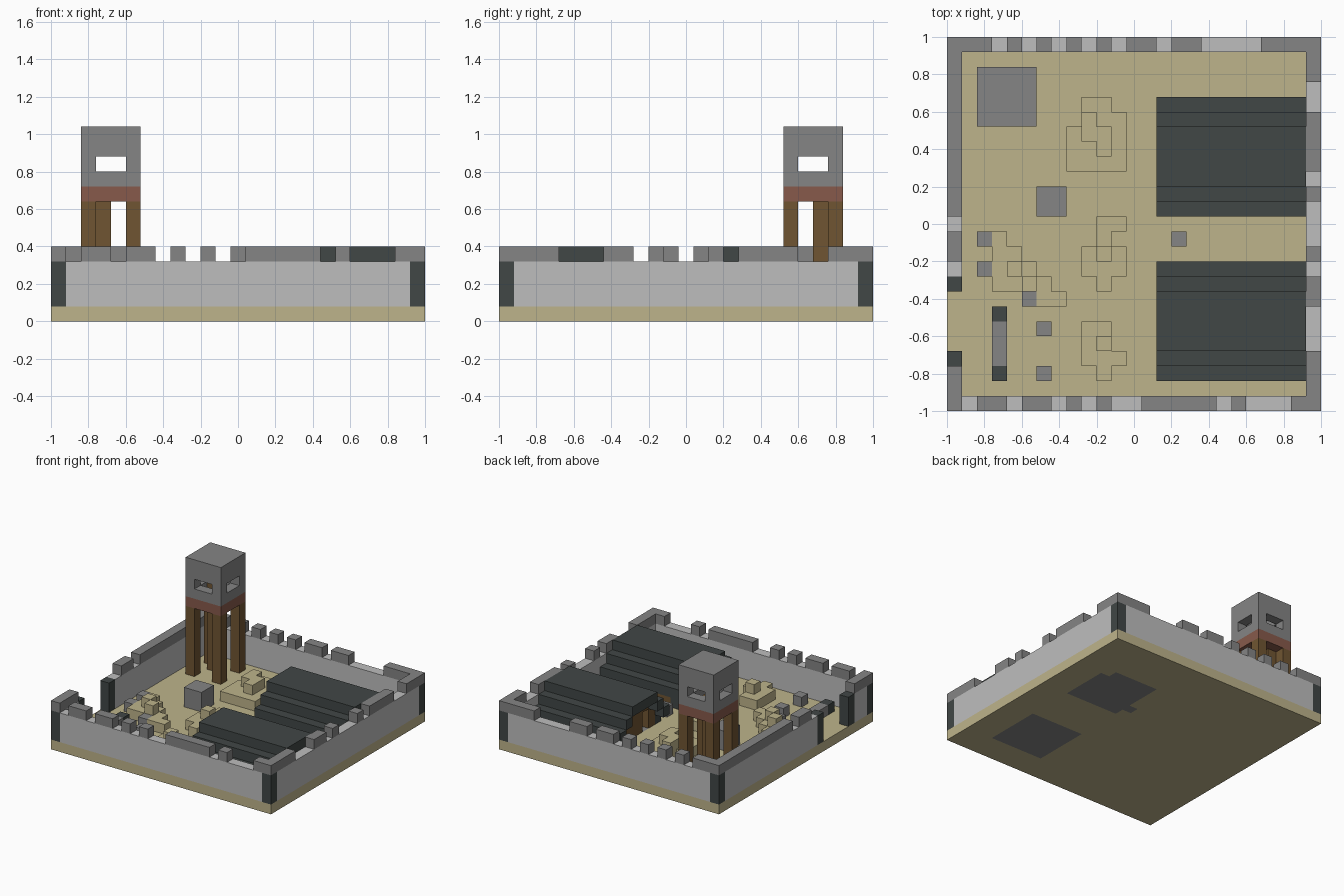
import bpy
import bmesh
from mathutils import Matrix, Vector

if "Cube" in bpy.data.objects:
    bpy.data.objects.remove(bpy.data.objects["Cube"], do_unlink=True)

CELL = 0.08
N = 25


def material(name, hex_code):
    def linear(c):
        return c / 12.92 if c <= 0.04045 else ((c + 0.055) / 1.055) ** 2.4
    rgb = [linear(int(hex_code[i:i + 2], 16) / 255) for i in (0, 2, 4)]
    m = bpy.data.materials.new(name)
    m.use_nodes = True
    m.diffuse_color = (*rgb, 1)
    m.node_tree.nodes["Principled BSDF"].inputs["Base Color"].default_value = (*rgb, 1)
    return m


sand = material("sand", "BEB48B")
plaster = material("pale_grey", "BEBEBE")
stone = material("stone_grey", "858585")
slate = material("dark_slate", "414746")
wood = material("brown_wood", "705532")
brick = material("red_brown", "875A4B")


def finish(name, bm, *mats):
    mesh = bpy.data.meshes.new(name)
    bm.to_mesh(mesh)
    bm.free()
    for m in mats:
        mesh.materials.append(m)
    obj = bpy.data.objects.new(name, mesh)
    bpy.context.scene.collection.objects.link(obj)
    return obj


def blocks(name, mat, boxes):
    """Boxes given in grid cells as x0, y0, x1, y1, z0, z1."""
    bm = bmesh.new()
    for x0, y0, x1, y1, z0, z1 in boxes:
        lo, hi = Vector((x0, y0, z0)) * CELL, Vector((x1, y1, z1)) * CELL
        mid = (lo + hi) / 2 - Vector((1, 1, 0))
        bmesh.ops.create_cube(bm, size=1, matrix=Matrix.Translation(mid)
                              @ Matrix.Diagonal((*(hi - lo), 1)))
    return finish(name, bm, mat)


def layer(rects, z0, z1):
    return [(*r, z0, z1) for r in rects]


def corners(x0, y0, x1, y1):
    return [(x, y, x + 1, y + 1) for x in (x0, x1 - 1) for y in (y0, y1 - 1)]


def ring(x0, y0, x1, y1):
    return [(x0, y0, x1, y0 + 1), (x0, y1 - 1, x1, y1),
            (x0, y0 + 1, x0 + 1, y1 - 1), (x1 - 1, y0 + 1, x1, y1 - 1)]


HOUSES = {"front_house": 2, "back_house": 13}


# Ground slab, with stone floors under the houses
def is_floor(x, y):
    if (x, y) == (21, 19):
        return False
    inside = 16 <= x < 22 and any(b < y < b + 7 for b in HOUSES.values())
    return inside or (x, y) == (15, 15)


bm = bmesh.new()
bmesh.ops.create_grid(bm, x_segments=N, y_segments=N, size=1)
out = bmesh.ops.extrude_face_region(bm, geom=bm.faces[:])
bmesh.ops.translate(bm, verts=[v for v in out["geom"] if isinstance(v, bmesh.types.BMVert)],
                    vec=(0, 0, CELL))
bmesh.ops.recalc_face_normals(bm, faces=bm.faces[:])
for f in bm.faces:
    c = f.calc_center_median()
    f.material_index = int(is_floor(int((c.x + 1) / CELL), int((c.y + 1) / CELL)))
finish("ground", bm, sand, stone)

# Outer walls with a gate gap on one side
blocks("outer_walls", plaster, layer([
    (1, 0, 24, 1), (1, 24, 24, 25), (24, 1, 25, 24),
    (0, 1, 1, 3), (0, 9, 1, 24)], 1, 4))
blocks("wall_corners", slate, layer(corners(0, 0, N, N), 1, 4))
blocks("gate_posts", slate, layer([(0, 3, 1, 4), (0, 8, 1, 9)], 1, 4))


# Battlements: '#' is a raised block, '.' is a gap
def runs(pattern):
    start = None
    for i, c in enumerate(pattern + "."):
        if c == "#" and start is None:
            start = i
        elif c != "#" and start is not None:
            yield start, i
            start = None


front = "#.##.##.#.#..#####.#...##"
back = "###.#.#.#.#.##.##....####"
left = "###.......##.############"
right = "####...##.#...#.####..###"
for name, pattern, place in (
        ("front", front, lambda a, b: (a, 0, b, 1)),
        ("back", back, lambda a, b: (a, 24, b, 25)),
        ("gate_side", left, lambda a, b: (0, max(a, 1), 1, min(b, 24))),
        ("house_side", right, lambda a, b: (24, max(a, 1), 25, min(b, 24)))):
    blocks(name + "_battlements", stone,
           layer([place(a, b) for a, b in runs(pattern)], 4, 5))

# Two long houses with stepped roofs
for name, y in HOUSES.items():
    roof = [(14, y + 2, 24, y + 6, 4, 5)]
    for s in (0, 1):
        roof += layer([(14, y + s, 24, y + s + 1),
                       (14, y + 7 - s, 24, y + 8 - s)], 2 + s, 3 + s)
    blocks(name + "_roof", slate, roof)
    blocks(name + "_posts", slate, layer(corners(15, y, 23, y + 8), 1, 2))
    door = y == HOUSES["back_house"]
    walls = layer([(16, y, 22, y + 1), (16, y + 7, 22, y + 8), (22, y + 1, 23, y + 7)], 1, 2)
    walls += [(22, y + 1, 23, y + 7, 2, 3), (22, y + 2, 23, y + 6, 3, 4),
              (15, y + 2, 16, y + 6, 3, 4)]
    if door:
        walls += layer([(15, y + 1, 16, y + 2), (15, y + 3, 16, y + 7)], 1, 3)
    else:
        walls += [(15, y + 1, 16, y + 7, 1, 3)]
    blocks(name + "_walls", wood, walls)

# Watchtower on legs
T = (2, 19, 6, 23)
blocks("tower_legs", wood, layer(corners(*T), 1, 8))
blocks("tower_pole", wood, [(3, 21, 4, 22, 1, 8), (3, 21, 4, 22, 9, 10)])
blocks("tower_floor", brick, layer([T], 8, 9))
blocks("tower_cabin", stone, layer(ring(*T), 9, 10) + layer(corners(*T), 10, 11)
       + layer(ring(*T), 11, 12) + layer([T], 12, 13))

# Sand heaps in the yard: lower and upper layer
HEAPS = {
    "back_heap": ([(8, 16, 12, 19), (9, 19, 12, 20), (9, 20, 11, 21)],
                  [(9, 18, 10, 20), (10, 17, 11, 19)]),
    "middle_heap": ([(10, 12, 12, 13), (10, 11, 11, 12), (9, 9, 12, 11), (10, 8, 11, 9)],
                    [(10, 10, 11, 11)]),
    "front_heap": ([(9, 3, 11, 6), (11, 3, 12, 4), (10, 2, 11, 3)], [(10, 4, 11, 5)]),
    "slanting_heap": ([(3, 8, 6, 10), (3, 10, 4, 12), (4, 10, 5, 11), (6, 7, 7, 9),
                       (7, 7, 8, 8)], [(4, 9, 5, 10), (5, 8, 6, 9)]),
}
for name, (low, high) in HEAPS.items():
    blocks(name, sand, layer(low, 1, 2) + layer(high, 2, 3))

# Loose stones and the bench by the gate
blocks("large_stone", stone, [(6, 13, 8, 15, 1, 3)])
blocks("small_stones", stone, layer([(x, y, x + 1, y + 1) for x, y in (
    (2, 11), (2, 9), (5, 7), (6, 5), (6, 2), (15, 11))], 1, 2))
blocks("bench_seat", stone, [(3, 3, 4, 6, 1, 2)])
blocks("bench_ends", slate, layer([(3, 2, 4, 3), (3, 6, 4, 7)], 1, 2))
